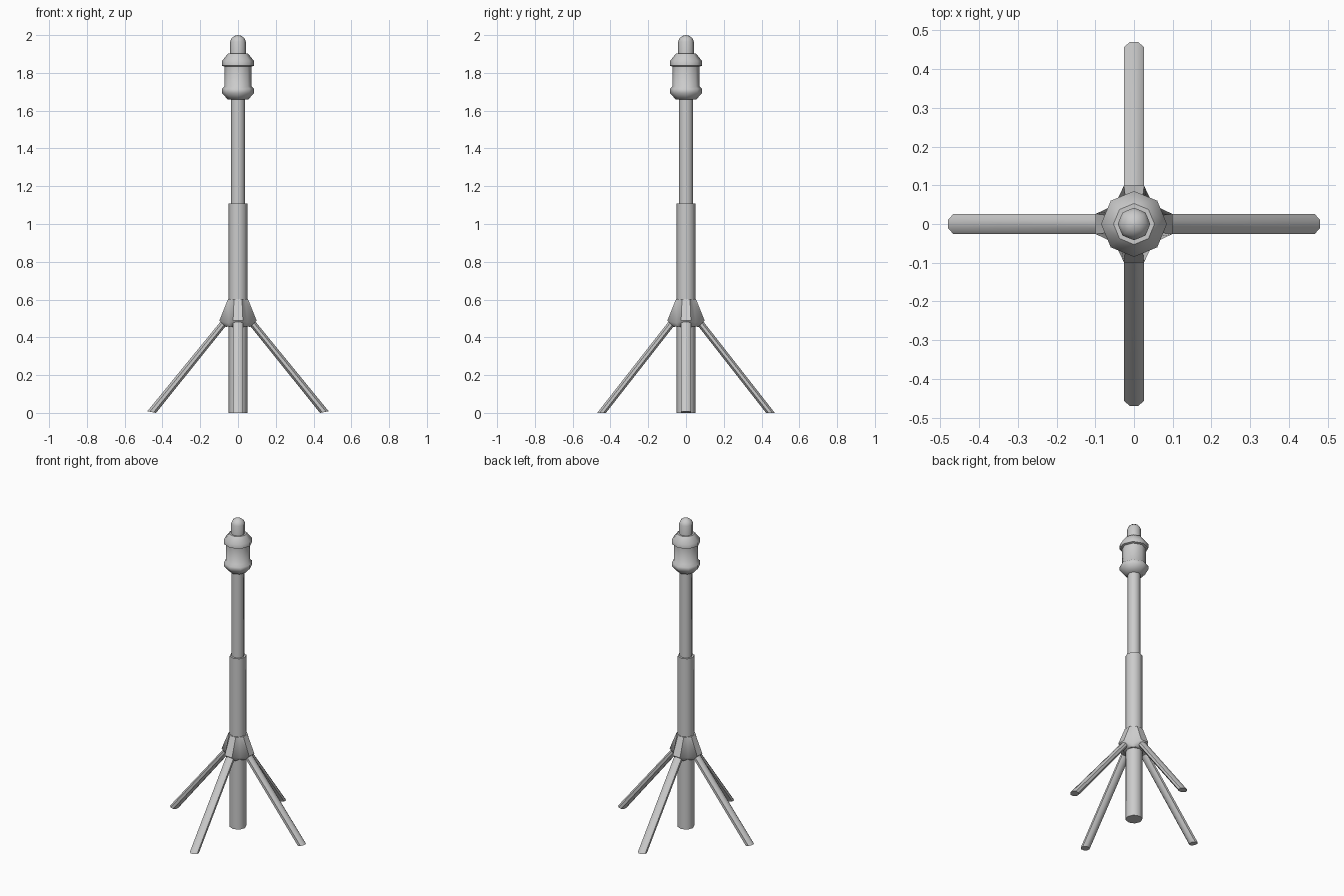
import bpy, bmesh
from math import cos, sin, pi, radians
from mathutils import Vector, Matrix

if "Cube" in bpy.data.objects:
    bpy.data.objects.remove(bpy.data.objects["Cube"])


def finish(name, bm, angle=50):
    bmesh.ops.recalc_face_normals(bm, faces=bm.faces)
    mesh = bpy.data.meshes.new(name)
    bm.to_mesh(mesh)
    bm.free()
    ob = bpy.data.objects.new(name, mesh)
    bpy.context.collection.objects.link(ob)
    bpy.ops.object.select_all(action='DESELECT')
    ob.select_set(True)
    bpy.context.view_layer.objects.active = ob
    bpy.ops.object.shade_smooth_by_angle(angle=radians(angle))
    return ob


def loft(name, rings, angle=50):
    """Skin a stack of equally sized point rings and cap both ends."""
    bm = bmesh.new()
    loops = [[bm.verts.new(p) for p in ring] for ring in rings]
    n = len(loops[0])
    for a, b in zip(loops, loops[1:]):
        for i in range(n):
            j = (i + 1) % n
            bm.faces.new((a[i], a[j], b[j], b[i]))
    bm.faces.new(loops[0])
    bm.faces.new(loops[-1])
    return finish(name, bm, angle)


def lathe(name, profile, sides=8):
    return loft(name, [[(r * cos(2 * pi * i / sides), r * sin(2 * pi * i / sides), z)
                        for i in range(sides)] for r, z in profile])


# Telescoping pole
lathe("lower_pole", [(0.05, 0), (0.05, 1.108)])
lathe("upper_pole", [(0.038, 1.10), (0.038, 1.67)])

# Head with two flared rims, and the domed knob on top
lathe("head", [(0.053, 1.658), (0.085, 1.693), (0.085, 1.716), (0.072, 1.728),
               (0.072, 1.834), (0.085, 1.838), (0.085, 1.863), (0.053, 1.902)])
lathe("knob", [(0.042, 1.89), (0.042, 1.965), (0.034, 1.984), (0.018, 1.996), (0.004, 2.0)])


# Collar flaring into four leg sockets
def collar_ring(reach, half_width, z, diag, diag_z):
    ring = []
    for k in range(4):
        turn = Matrix.Rotation(k * pi / 2, 3, 'Z')
        d = diag * cos(pi / 4)
        for p in ((reach, -half_width, z), (reach, half_width, z), (d, d, diag_z)):
            ring.append(turn @ Vector(p))
    return ring


loft("leg_collar", [collar_ring(0.053, 0.021, 0.602, 0.055, 0.602),
                    collar_ring(0.099, 0.026, 0.488, 0.070, 0.475),
                    collar_ring(0.066, 0.026, 0.455, 0.058, 0.458)])

# Four splayed legs cut flat at the floor
for k, name in enumerate(("right_leg", "back_leg", "left_leg", "front_leg")):
    turn = Matrix.Rotation(k * pi / 2, 3, 'Z')
    foot = 0.457 if k % 2 == 0 else 0.447
    tilt = 0.2 if k % 2 == 0 else 0.0
    rings = []
    for x, z, t in ((foot, 0.004 if tilt else 0.0, tilt), (0.062, 0.492, 0)):
        ring = []
        for i in range(8):
            a = 2 * pi * (i + 0.5) / 8
            dx, dy = 0.025 * cos(a), 0.028 * sin(a)
            ring.append(turn @ Vector((x + dx, dy, max(0, z + dx * t))))
        rings.append(ring)
    loft(name, rings)
